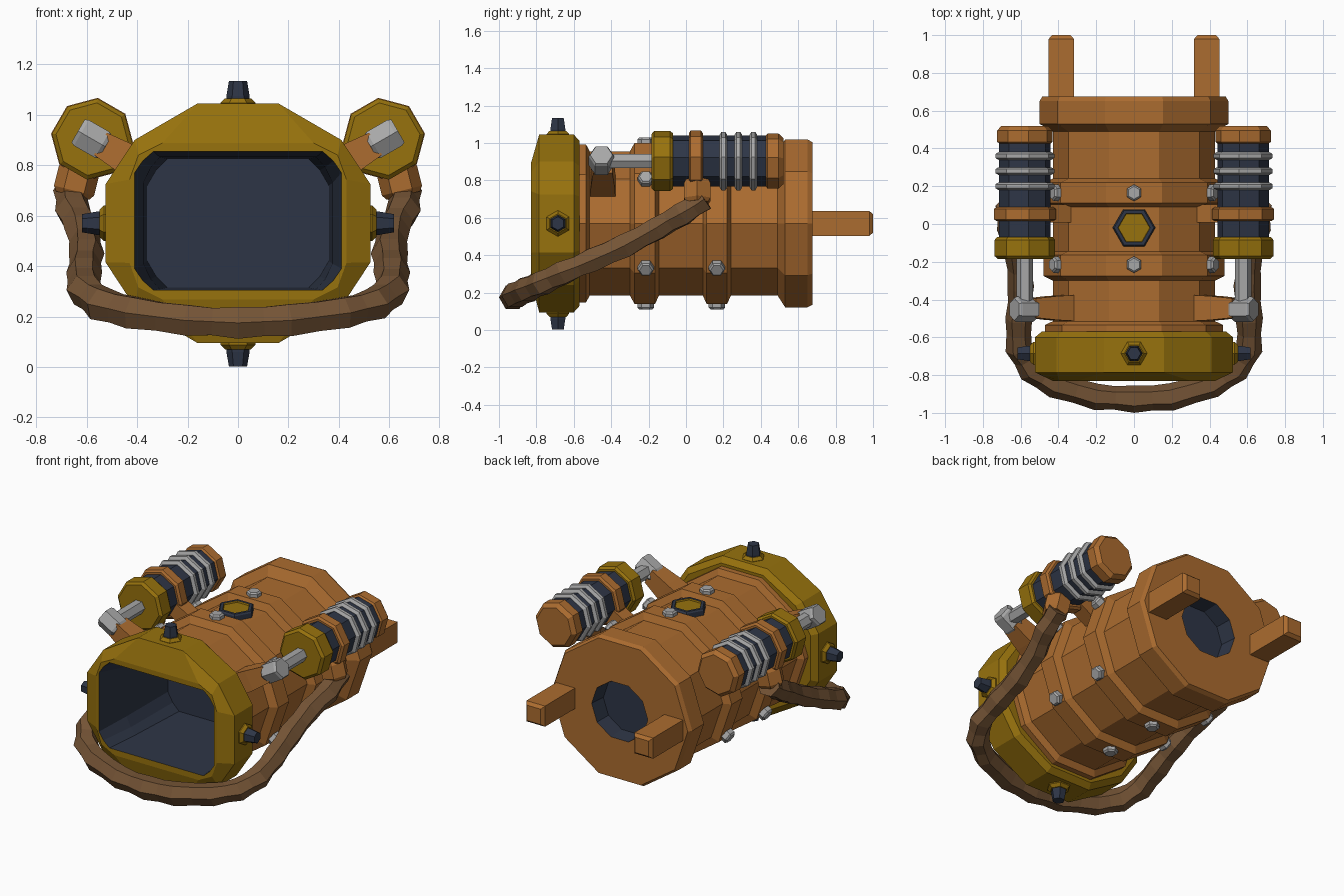
import bpy, bmesh, math, random
from mathutils import Vector

if "Cube" in bpy.data.objects:
    bpy.data.objects.remove(bpy.data.objects["Cube"], do_unlink=True)
random.seed(4)


def material(name, rgb):
    m = bpy.data.materials.new(name)
    m.use_nodes = True
    m.diffuse_color = (*rgb, 1)
    m.node_tree.nodes["Principled BSDF"].inputs["Base Color"].default_value = (*rgb, 1)
    return m


COPPER = material("copper brown", (.41, .15, .029))
BRASS = material("dark brass", (.31, .168, .004))
NAVY = material("navy", (.027, .036, .061))
STEEL = material("light steel", (.39, .39, .39))
LEATHER = material("leather brown", (.175, .088, .036))

X, Y, Z = Vector((1, 0, 0)), Vector((0, 1, 0)), Vector((0, 0, 1))
CENTRE = Vector((0, 0, .57))


def loft(name, rings, mats, split=999, caps=(True, True)):
    """Skin a list of rings; bands from index split on take the second material."""
    bm = bmesh.new()
    loops = [[bm.verts.new(p) for p in ring] for ring in rings]
    n = len(loops[0])
    for k, (a, b) in enumerate(zip(loops, loops[1:])):
        for i in range(n):
            j = (i + 1) % n
            f = bm.faces.new((a[i], a[j], b[j], b[i]))
            f.material_index = int(k >= split)
    if caps[0]:
        bm.faces.new(loops[0][::-1])
    if caps[1]:
        bm.faces.new(loops[-1]).material_index = int(split < 999)
    bmesh.ops.recalc_face_normals(bm, faces=bm.faces[:])
    mesh = bpy.data.meshes.new(name)
    bm.to_mesh(mesh)
    bm.free()
    for m in mats:
        mesh.materials.append(m)
    ob = bpy.data.objects.new(name, mesh)
    bpy.context.collection.objects.link(ob)


def turn(name, origin, axis, up, profile, sides, *mats, flat=True, squash=1, **kw):
    """Faceted lathe: profile holds (distance, radius); flat puts a face towards up."""
    w, u = axis.normalized(), up.normalized()
    v = w.cross(u)
    rings = []
    for d, r in profile:
        ring = []
        for i in range(sides):
            a = math.tau * (i + (.5 if flat else 0)) / sides
            ring.append(origin + w * d + u * (r * squash * math.cos(a)) + v * (r * math.sin(a)))
        rings.append(ring)
    loft(name, rings, mats, **kw)


# Main barrel with two raised bands, rear flange and dark rear socket
barrel = [(-.6, .472), (-.535, .472), (-.515, .43), (-.3, .43), (-.275, .48), (-.165, .48),
          (-.145, .43), (.09, .43), (.11, .48), (.22, .48), (.24, .43), (.49, .43),
          (.53, .5), (.65, .5), (.675, .485), (.675, .2), (.57, .19)]
turn("barrel", CENTRE, Y, Z, barrel, 10, COPPER, NAVY, squash=.943, split=15, caps=(False, True))


# Front frame and viewing cavity, mirrored from one quarter outline
def outline(y, quarter, scale=1, lift=0):
    pts = list(quarter)
    pts += [(x, -z) for x, z in reversed(quarter)]
    pts += [(-x, -z) for x, z in quarter]
    pts += [(-x, z) for x, z in reversed(quarter)]
    return [CENTRE + Vector((x * scale, y, z * scale + lift)) for x, z in pts]


outer = [(.16, .475), (.41, .33), (.525, .155)]
rim = [(.30, .31), (.395, .262), (.43, .165)]
opening = [(.335, .275), (.378, .237), (.41, .19)]
inner = [(.31, .262), (.345, .222), (.375, .16)]
deep = [(.28, .255), (.325, .21), (.36, .15)]
loft("front_frame", [outline(-.57, outer, .8), outline(-.57, outer, .93), outline(-.6, outer),
                     outline(-.785, outer), outline(-.83, rim, lift=.008), outline(-.83, opening, lift=.01),
                     outline(-.6, inner), outline(-.2, deep)],
     [BRASS, NAVY], split=5, caps=(False, True))

# Four knobs around the frame
for label, axis, dist, point in (("top", Z, .465, X), ("bottom", -Z, .47, X),
                                 ("left", X, .52, Z), ("right", -X, .52, Z)):
    base = CENTRE + axis * dist + Y * -.685
    turn(label + "_knob_base", base, axis, point, [(-.02, .07), (.012, .07), (.03, .052)],
         6, BRASS, flat=False)
    turn(label + "_knob", base, axis, point, [(.01, .046), (.04, .046), (.098, .036)],
         6, NAVY, flat=False)

# Dial on the top of the barrel
turn("top_dial", Vector((0, -.02, .93)), Z, X, [(0, .113), (.055, .113), (.065, .105), (.065, .086), (.055, .083)],
     6, NAVY, BRASS, flat=False, split=3)

# Bolts around both bands
for y in (-.215, .165):
    for i in range(6):
        a = math.tau * i / 6
        out = Vector((math.sin(a), 0, math.cos(a)))
        start = .42 if i % 3 == 0 else .462
        turn("band_bolt", CENTRE + out * start + Y * y, out, Y,
             [(0, .044), (.03, .044), (.04, .034)], 6, STEEL, flat=False)

for s, side in ((1, "left"), (-1, "right")):
    # Rear prong
    turn(side + "_prong", CENTRE + X * (s * .385), Y, Z,
         [(.66, .094), (.98, .094), (1, .07)], 4, COPPER)

    # Side canister, set on a slanted line out from the barrel
    out = Vector((s * math.cos(math.pi / 6), 0, .5))
    pod = CENTRE + out * .667

    def pod_part(name, profile, mat, sides=8):
        turn(side + "_" + name, pod, Y, out, profile, sides, mat)

    pod_part("canister", [(-.1, .137), (.45, .137)], NAVY)
    pod_part("canister_cap", [(.425, .135), (.435, .148), (.495, .148), (.52, .125)], COPPER)
    pod_part("canister_collar", [(-.185, .145), (-.17, .162), (-.085, .162), (-.07, .15)], BRASS)
    pod_part("canister_clamp", [(.015, .15), (.025, .165), (.08, .165), (.09, .15)], COPPER)
    for y in (.2, .28, .36):
        pod_part("canister_ring", [(y - .02, .142), (y - .01, .158), (y + .01, .158), (y + .02, .142)], STEEL)
    pod_part("piston_rod", [(-.45, .044), (-.15, .044)], STEEL, 6)
    turn(side + "_piston_head", pod + Y * -.452, out, Y,
         [(-.06, .06), (-.045, .068), (.05, .068), (.065, .06)], 6, STEEL, flat=False)

    # Brackets joining canister and piston to the barrel
    turn(side + "_front_bracket", CENTRE + Y * -.445, out, Y, [(.405, .096), (.5, .09), (.63, .072)], 4, COPPER)
    turn(side + "_clamp_bracket", CENTRE + Y * .055, out, Y, [(.38, .068), (.56, .068)], 4, COPPER)

    # Socket holding the end of the carrying strap
    turn(side + "_strap_socket", Vector((s * .655, .06, .68)), Vector((s * -.25, 0, 1)), Y,
         [(0, .068), (.02, .082), (.1, .082), (.14, .06)], 6, COPPER)

# Lumpy carrying strap swept around the front
half = [Vector(p) for p in ((.66, .1, .7), (.655, -.02, .62), (.615, -.15, .545), (.6, -.33, .45),
                            (.61, -.5, .375), (.61, -.66, .305), (.545, -.77, .25),
                            (.42, -.85, .215), (.2, -.915, .185))]
path = half + [Vector((0, -.927, .175))] + [Vector((-p.x, p.y, p.z)) for p in reversed(half)]
fine = []
for a, b in zip(path, path[1:]):
    fine += [a, (a + b) / 2]
fine.append(path[-1])
rings = []
for i, p in enumerate(fine):
    t = (fine[min(i + 1, len(fine) - 1)] - fine[max(i - 1, 0)]).normalized()
    across = t.cross(Z).normalized()
    up = across.cross(t)
    r = (.064 if i % 2 else .071) + random.uniform(-.003, .003)
    rings.append([p + across * (r * math.cos(math.tau * k / 6)) + up * (r * math.sin(math.tau * k / 6))
                  for k in range(6)])
loft("carrying_strap", rings, [LEATHER])
